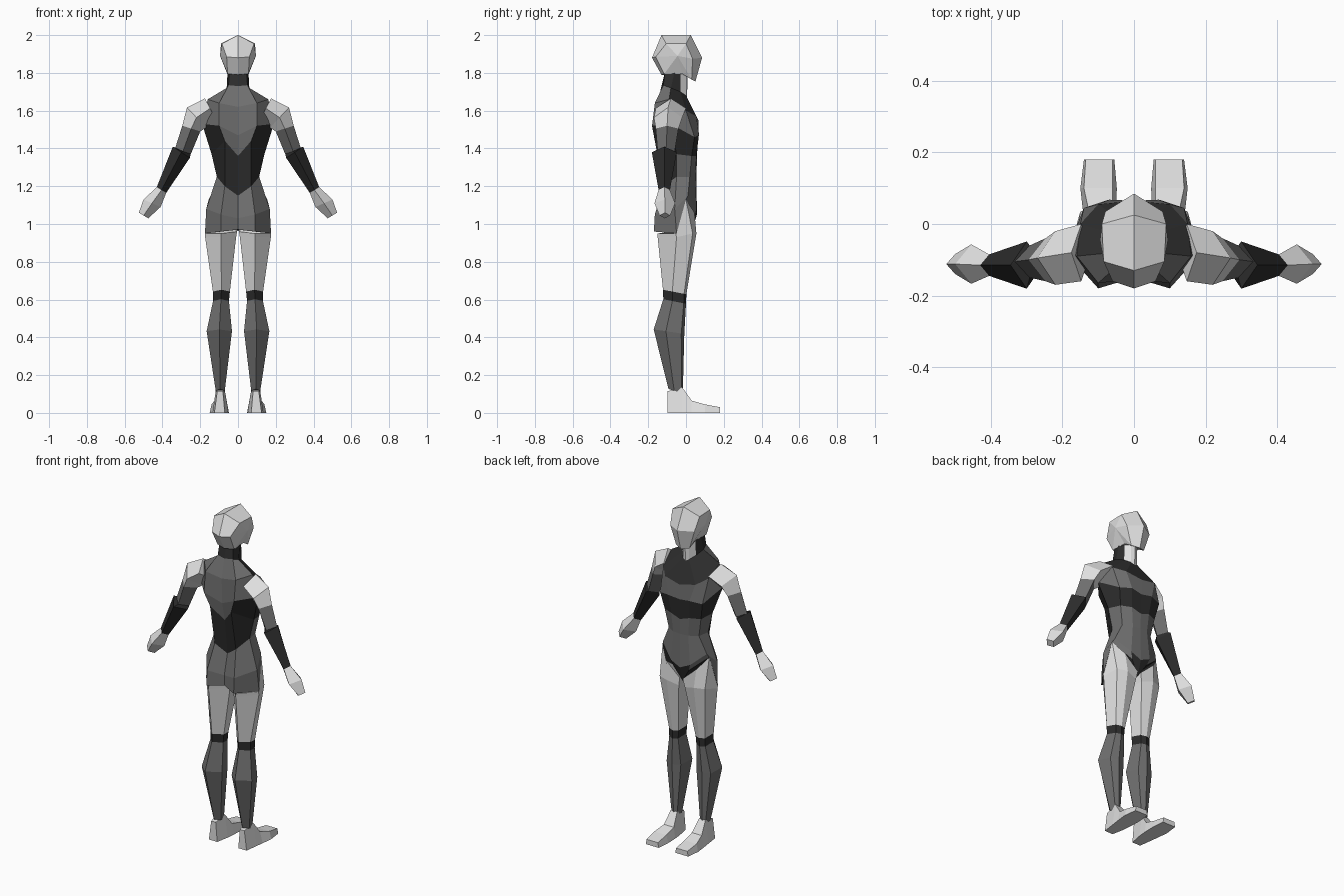
import bpy, bmesh

# Flat colours
def make_mat(name, v):
    m = bpy.data.materials.new(name)
    m.diffuse_color = (v, v, v, 1)
    return m

MATS = [make_mat("light_grey", 0.75), make_mat("mid_grey", 0.16), make_mat("near_black", 0.026)]
CODE = {"l": 0, "g": 1, "k": 2}


def loft(name, rings, colours, closed=True, caps=(True, True)):
    """Skin rings of points, mirrored in x; colours has one string per band."""
    bm = bmesh.new()
    for s in (1, -1):
        rows = [[bm.verts.new((s * x, y, z)) for x, y, z in r] for r in rings]
        n = len(rows[0])
        for i, (a, b) in enumerate(zip(rows, rows[1:])):
            for j in range(n if closed else n - 1):
                k = (j + 1) % n
                f = bm.faces.new((a[j], a[k], b[k], b[j]))
                f.material_index = CODE[colours[i][j % len(colours[i])]]
        for row, on, c in ((rows[0], caps[0], colours[0]), (rows[-1], caps[1], colours[-1])):
            if on:
                bm.faces.new(row).material_index = CODE[c[0]]
    bmesh.ops.remove_doubles(bm, verts=bm.verts, dist=0.0005)
    bmesh.ops.recalc_face_normals(bm, faces=bm.faces)
    me = bpy.data.meshes.new(name)
    bm.to_mesh(me)
    bm.free()
    for m in MATS:
        me.materials.append(m)
    ob = bpy.data.objects.new(name, me)
    bpy.context.collection.objects.link(ob)
    return ob


# Torso and neck: back centre, back, side, hip front, inner front, front centre
torso = [
    [(0, -.05, .97)] * 6,
    [(0, -.13, .97), (.09, -.17, .96), (.175, -.05, .95), (.155, 0, 1.13), (.05, .045, 1.04), (0, .03, .96)],
    [(0, -.13, 1.03), (.09, -.165, 1.05), (.168, -.06, 1.08), (.145, .01, 1.15), (.065, .055, 1.08), (0, .058, 1.05)],
    [(0, -.10, 1.15), (.07, -.12, 1.2), (.112, -.05, 1.25), (.10, .02, 1.25), (.05, .05, 1.25), (0, .055, 1.25)],
    [(0, -.125, 1.36), (.07, -.165, 1.44), (.14, -.05, 1.37), (.12, .03, 1.36), (.06, .055, 1.36), (0, .058, 1.34)],
    [(0, -.15, 1.47), (.10, -.18, 1.52), (.19, -.08, 1.53), (.14, .045, 1.46), (.07, .068, 1.47), (0, .062, 1.46)],
    [(0, -.155, 1.62), (.10, -.165, 1.64), (.16, -.09, 1.66), (.15, 0, 1.6), (.10, .055, 1.57), (0, .065, 1.55)],
    [(0, -.13, 1.73), (.05, -.12, 1.735), (.06, -.08, 1.72), (.045, -.03, 1.70), (.02, 0, 1.68), (0, .005, 1.67)],
    [(0, -.11, 1.81), (.045, -.11, 1.81), (.055, -.06, 1.81), (.04, -.03, 1.81), (.02, 0, 1.80), (0, .01, 1.80)],
]
loft("torso", torso, ["k", "ggggk", "g", "kkggg", "gkkkk", "g", "ggkkk", "kkkll"],
     closed=False, caps=(False, False))

# Head: centre profile, side ring, cheek point
head = [
    [(0, -.13, 2.0), (0, .025, 2.0), (0, .085, 1.88), (0, .05, 1.755), (0, 0, 1.79), (0, -.13, 1.79), (0, -.18, 1.88)],
    [(.085, -.105, 1.955), (.09, 0, 1.955), (.08, .035, 1.875), (.045, .03, 1.765), (.05, -.02, 1.795),
     (.055, -.115, 1.795), (.06, -.16, 1.885)],
    [(.095, -.045, 1.89)] * 7,
]
loft("head", head, ["l", "l"], caps=(False, False))


# Legs: six-sided rings, back / outer / outer front / front / inner front / inner
HEX = [(0, -1), (1, -.2), (.7, .8), (0, 1), (-.7, .8), (-1, -.2)]

def leg_ring(z, cx, cy, rx, ry):
    return [(cx + rx * a, cy + ry * b, z - .012 * b) for a, b in HEX]

knee_top = leg_ring(.64, .088, -.06, .045, .062)
knee_low = leg_ring(.59, .09, -.06, .042, .06)
thigh_top = [(.09, -.15, .95), (.174, -.055, .95), (.155, 0, 1.13),
             (.10, .045, 1.06), (.01, .045, .98), (.005, -.06, .96)]
thigh_mid = [(.09, -.15, .93), (.174, -.05, .93), (.15, .035, .95),
             (.09, .055, .95), (.02, .04, .93), (.01, -.06, .93)]
calf = leg_ring(.43, .099, -.09, .067, .081)
ankle = leg_ring(.115, .094, -.055, .024, .038)
loft("thighs", [thigh_top, thigh_mid, knee_top], ["l", "l"])
loft("knees", [knee_top, knee_low], ["k"])
loft("shins", [knee_low, calf, ankle], ["g", "g"])

# Feet: sections from heel to toe (y, top z, bottom x range, top x range)
feet = [(-.097, .115, .07, .125, .08, .11), (-.02, .135, .055, .135, .073, .115),
        (.03, .065, .05, .142, .06, .125), (.10, .045, .048, .15, .06, .14),
        (.18, .03, .055, .14, .06, .135)]
loft("feet", [[(a, y, 0), (b, y, 0), (d, y, z), (c, y, z)] for y, z, a, b, c, d in feet], ["l"] * 4)


# Arms: diamond rings (outer x, outer z, inner x, inner z, centre y, half depth)
def arm_ring(ox, oz, ix, iz, cy, ry):
    mx, mz = (ox + ix) / 2, (oz + iz) / 2
    return [(ox, cy, oz), (mx, cy + ry, mz), (ix, cy, iz), (mx, cy - ry, mz)]

arm = [arm_ring(*r) for r in (
    (.175, 1.665, .12, 1.56, -.08, .08), (.27, 1.617, .17, 1.51, -.095, .075),
    (.295, 1.52, .20, 1.49, -.10, .06), (.333, 1.40, .25, 1.37, -.105, .045),
    (.345, 1.41, .255, 1.35, -.115, .066), (.43, 1.195, .38, 1.165, -.115, .03),
    (.50, 1.13, .41, 1.09, -.112, .055), (.525, 1.06, .475, 1.03, -.112, .028))]
loft("shoulders", arm[0:3], ["l", "l"])
loft("upper_arms", arm[2:4], ["g"])
loft("forearms", arm[3:6], ["k", "k"])
loft("hands", arm[5:8], ["l", "l"])
